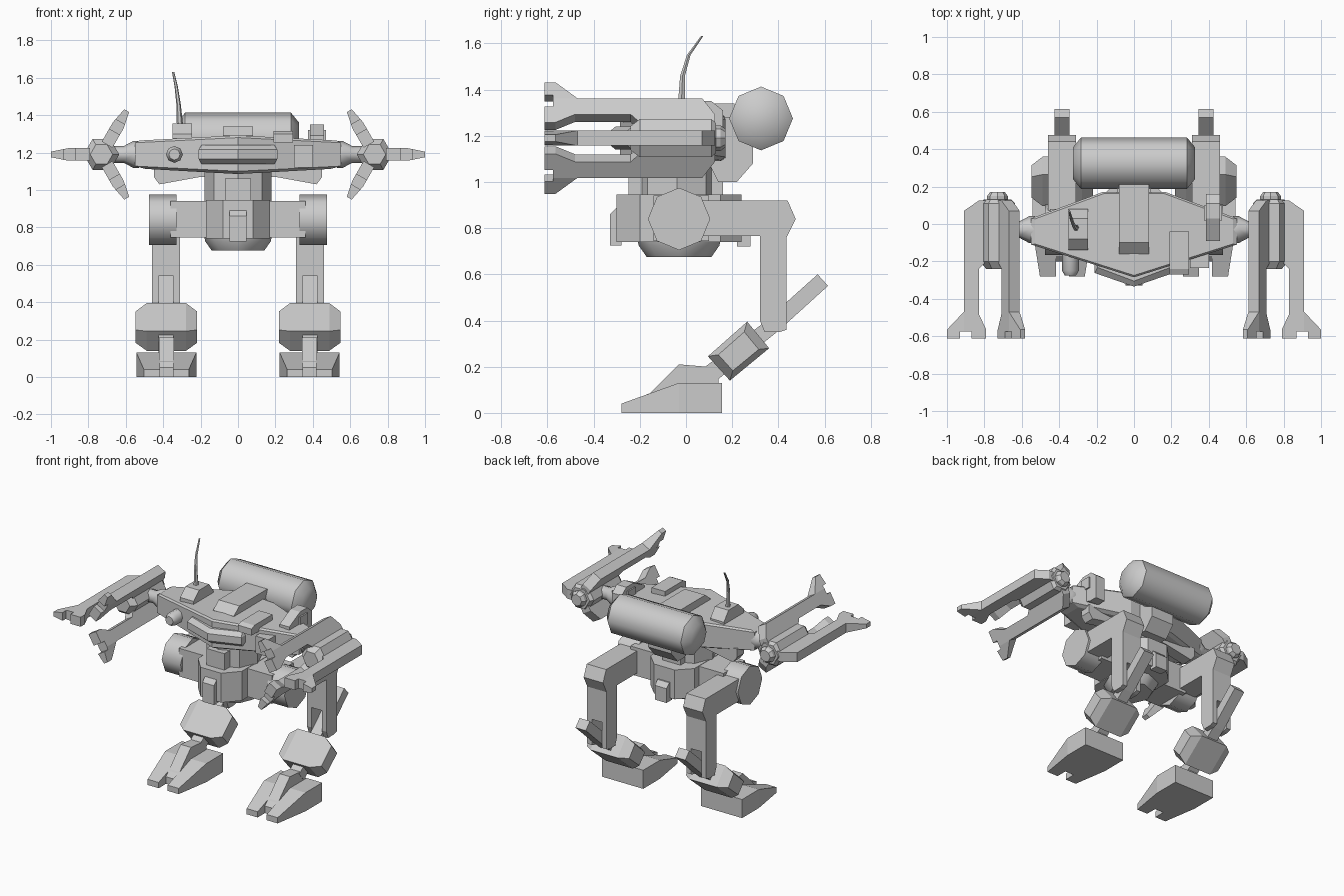
import bpy, bmesh, math
from mathutils import Vector, Matrix

old = bpy.data.objects.get("Cube")
if old:
    bpy.data.objects.remove(old, do_unlink=True)

grey = bpy.data.materials.new("light grey")
grey.use_nodes = True
grey.diffuse_color = (0.6, 0.6, 0.6, 1)
grey.node_tree.nodes["Principled BSDF"].inputs["Base Color"].default_value = (0.6, 0.6, 0.6, 1)


def loft(name, rings, mirror=False, smooth=False, matrix=None):
    """Skin a list of matching point rings and cap both ends."""
    bm = bmesh.new()
    rows = [[bm.verts.new(p) for p in ring] for ring in rings]
    n = len(rows[0])
    for a, b in zip(rows, rows[1:]):
        for i in range(n):
            j = (i + 1) % n
            bm.faces.new((a[i], a[j], b[j], b[i]))
    bm.faces.new(rows[0][::-1])
    bm.faces.new(rows[-1])
    if matrix:
        bm.transform(matrix)
    bmesh.ops.recalc_face_normals(bm, faces=bm.faces)
    if smooth:
        for f in bm.faces:
            f.smooth = True
        for e in bm.edges:
            e.smooth = e.calc_face_angle(0) < math.radians(47)
    mesh = bpy.data.meshes.new(name)
    bm.to_mesh(mesh)
    bm.free()
    mesh.materials.append(grey)
    ob = bpy.data.objects.new(name, mesh)
    bpy.context.collection.objects.link(ob)
    if mirror:
        ob.modifiers.new("Mirror", "MIRROR").use_axis[0] = True
    return ob


def place(axis, pos, u, v):
    return {"x": (pos, u, v), "y": (u, pos, v), "z": (u, v, pos)}[axis]


def prism(name, axis, pts, a, b, **kw):
    return loft(name, [[place(axis, s, u, v) for u, v in pts] for s in (a, b)], **kw)


def box(name, x, y, z, **kw):
    return prism(name, "z", [(x[0], y[0]), (x[1], y[0]), (x[1], y[1]), (x[0], y[1])], *z, **kw)


def drum(name, axis, centre, stations, n=8, **kw):
    """Turned shape: stations are (position along axis, radius)."""
    turn = [2 * math.pi * i / n for i in range(n)]
    return loft(name, [[place(axis, s, centre[0] + r * math.cos(t), centre[1] + r * math.sin(t))
                        for t in turn] for s, r in stations], **kw)


# Hull: half outline, mirrored, slightly domed above and below
outline = [(0, -0.285), (0.55, -0.11), (0.55, 0.03), (0.17, 0.17), (0, 0.17)]


def hull_ring(scale, base, slope):
    return [(x * scale, (y + 0.03) * scale - 0.03, base + slope * x) for x, y in outline]


loft("hull", [hull_ring(0.9, 1.085, 0.05), hull_ring(1, 1.10, 0.05),
              hull_ring(1, 1.28, -0.05), hull_ring(0.96, 1.292, -0.05)], mirror=True)
prism("hull_keel", "y", [(0, 1.10), (0, 1.07), (0.2, 1.07), (0.42, 1.03), (0.45, 1.07), (0.45, 1.13)],
      0.0, 0.08, mirror=True)


def visor_ring(z, inset):
    return [(0, -0.335 + inset, z), (0.21 - inset / 2, -0.262 + inset, z), (0.21 - inset / 2, -0.18, z), (0, -0.2, z)]


loft("visor", [visor_ring(1.14, 0.03), visor_ring(1.165, 0), visor_ring(1.215, 0),
               visor_ring(1.24, 0.03)], mirror=True)

# Hull fittings
prism("top_hatch", "x", [(-0.16, 1.26), (-0.16, 1.29), (-0.1, 1.34), (0.21, 1.34), (0.21, 1.2), (0.1, 1.2)],
      -0.08, 0.08)
box("front_sensor", (0.30, 0.40), (-0.235, -0.1), (1.12, 1.24))
prism("roof_sensor", "x", [(-0.27, 1.255), (-0.27, 1.30), (-0.24, 1.315), (-0.04, 1.315), (-0.04, 1.25)], 0.19, 0.295)
prism("side_pack", "x", [(-0.09, 1.2), (-0.09, 1.29), (0.03, 1.35), (0.11, 1.35), (0.16, 1.31), (0.16, 1.14), (0.1, 1.14)],
      0.385, 0.46)
box("side_pack_step", (0.375, 0.47), (0.02, 0.1), (1.24, 1.32))
prism("antenna_base", "x", [(-0.14, 1.25), (-0.14, 1.30), (-0.08, 1.355), (0.03, 1.355), (0.08, 1.29), (0.08, 1.25)],
      -0.35, -0.245)
drum("headlight", "y", (-0.34, 1.19), [(-0.1, 0.045), (-0.25, 0.045), (-0.275, 0.03)], smooth=True)
path = [(-0.31, -0.02, 1.34, 0.017), (-0.318, -0.015, 1.46, 0.012),
        (-0.33, 0.012, 1.55, 0.009), (-0.347, 0.07, 1.632, 0.006)]
loft("antenna", [[(x + r * math.cos(k * math.pi / 3), y + r * math.sin(k * math.pi / 3), z)
                  for k in range(6)] for x, y, z, r in path])

# Rear tank and its bracket
drum("rear_tank", "x", (0.325, 1.275), [(-0.325, 0.087), (-0.283, 0.138), (0.283, 0.138), (0.325, 0.087)], smooth=True)
prism("tank_bracket", "x", [(0.1, 1.28), (0.22, 1.28), (0.29, 1.18), (0.29, 1.08), (0.22, 1.0), (0.14, 1.0), (0.1, 1.08)],
      -0.09, 0.09)

# Neck and pelvis
drum("neck", "z", (0, -0.04), [(0.92, 0.18), (1.1, 0.18)])
box("neck_front_column", (-0.07, 0.07), (-0.25, -0.1), (0.93, 1.06))
box("neck_rear_column", (-0.07, 0.07), (0.08, 0.16), (0.93, 1.28))
prism("pelvis", "z", [(-0.08, -0.3), (0.08, -0.3), (0.17, -0.2), (0.17, 0.15), (0.08, 0.24), (-0.08, 0.24),
                      (-0.17, 0.15), (-0.17, -0.2)], 0.74, 0.945)
box("hip_axle", (-0.36, 0.36), (-0.14, 0.1), (0.745, 0.942))
drum("pelvis_base", "z", (0, -0.03), [(0.75, 0.18), (0.725, 0.175), (0.675, 0.14)], smooth=True)
prism("front_lug", "x", [(-0.28, 0.725), (-0.33, 0.725), (-0.33, 0.86), (-0.30, 0.89), (-0.28, 0.89)], -0.045, 0.045)
prism("rear_lug", "x", [(0.22, 0.72), (0.28, 0.72), (0.28, 0.82), (0.25, 0.85), (0.22, 0.85)], -0.045, 0.045)

# Legs
drum("hip_discs", "x", (-0.03, 0.84), [(0.33, 0.135), (0.475, 0.135)], mirror=True, smooth=True)
prism("thighs", "x", [(0, 0.765), (0, 0.92), (0.44, 0.92), (0.475, 0.84), (0.435, 0.76), (0.435, 0.54),
                      (0.32, 0.54), (0.32, 0.765)], 0.31, 0.46, mirror=True)
for label, a, b in (("inner", 0.31, 0.345), ("outer", 0.425, 0.46)):
    prism(label + "_shin_cheeks", "x", [(0.32, 0.54), (0.435, 0.54), (0.435, 0.36), (0.405, 0.35),
                                        (0.34, 0.35), (0.32, 0.40)], a, b, mirror=True)
prism("lower_leg_bars", "x", [(0.615, 0.55), (0.57, 0.60), (0.33, 0.385), (0.07, 0.19), (0.12, 0.13), (0.40, 0.355)],
      0.345, 0.425, mirror=True)

# Shin guards: tilted blocks with bevelled flanks
guard = [Vector(p) for p in ((0.095, 0.245), (0.265, 0.395), (0.36, 0.28), (0.19, 0.14))]
middle = sum(guard, Vector((0, 0))) / 4
loft("shin_guards", [[(0.383 + dx, *(middle + (p - middle) * s)) for p in guard]
                     for dx, s in ((-0.164, 0.66), (-0.105, 1), (0.105, 1), (0.164, 0.66))], mirror=True)

# Feet
FOOT = 0.383
box("heels", (FOOT - 0.16, FOOT + 0.16), (-0.03, 0.155), (0, 0.13), mirror=True)
toe = [(0.035, -0.28, 0.04), (0.12, -0.28, 0.04), (0.16, -0.03, 0.13), (0.035, -0.03, 0.13)]
for label, s in (("inner", -1), ("outer", 1)):
    loft(label + "_toes", [[(FOOT + s * x, y, 0) for x, y, z in toe],
                           [(FOOT + s * x, y, z) for x, y, z in toe]], mirror=True)
prism("foot_centres", "x", [(-0.2, 0), (-0.2, 0.05), (-0.17, 0.08), (-0.03, 0.13), (-0.03, 0)],
      FOOT - 0.036, FOOT + 0.036, mirror=True)
prism("ankles", "x", [(-0.17, 0.07), (-0.03, 0.21), (0.09, 0.2), (0.14, 0.16), (0.14, 0.1)],
      FOOT - 0.04, FOOT + 0.04, mirror=True)

# Arms: shoulder, hub and three clawed prongs around it
HUB = Vector((0.73, 0, 1.19))
drum("shoulders", "x", (-0.03, 1.19), [(0.53, 0.072), (0.56, 0.072), (0.61, 0.045), (0.70, 0.045)],
     mirror=True, smooth=True)
drum("arm_hubs", "y", (HUB.x, HUB.z), [(-0.24, 0.06), (-0.2, 0.095), (0.11, 0.095), (0.13, 0.075)], n=6, mirror=True)
drum("hub_caps", "y", (HUB.x, HUB.z), [(0.1, 0.055), (0.15, 0.055), (0.17, 0.04)], mirror=True)


def prong_part(name, pts, matrix):
    def half(r):
        return 0.033 - max(0, r - 0.18) * 0.2
    loft(name, [[(r, y, s * half(r)) for r, y in pts] for s in (-1, 1)], mirror=True, matrix=matrix)


for label, angle in (("outer", 0), ("upper", -120), ("lower", 120)):
    m = Matrix.Translation(HUB) @ Matrix.Rotation(math.radians(angle), 4, "Y")
    prong_part(label + "_prongs", [(0, 0.125), (0.1, 0.125), (0.18, 0.07), (0.18, -0.48), (0.1, -0.48),
                                   (0.1, -0.24), (0.06, -0.2), (0, -0.2)], m)
    prong_part(label + "_claw_bases", [(0.1, -0.48), (0.18, -0.48), (0.18, -0.575), (0.14, -0.575),
                                       (0.14, -0.612), (0.06, -0.612), (0.06, -0.565)], m)
    prong_part(label + "_claw_tips", [(0.18, -0.47), (0.27, -0.565), (0.27, -0.612), (0.2, -0.612),
                                      (0.2, -0.575), (0.18, -0.575)], m)
